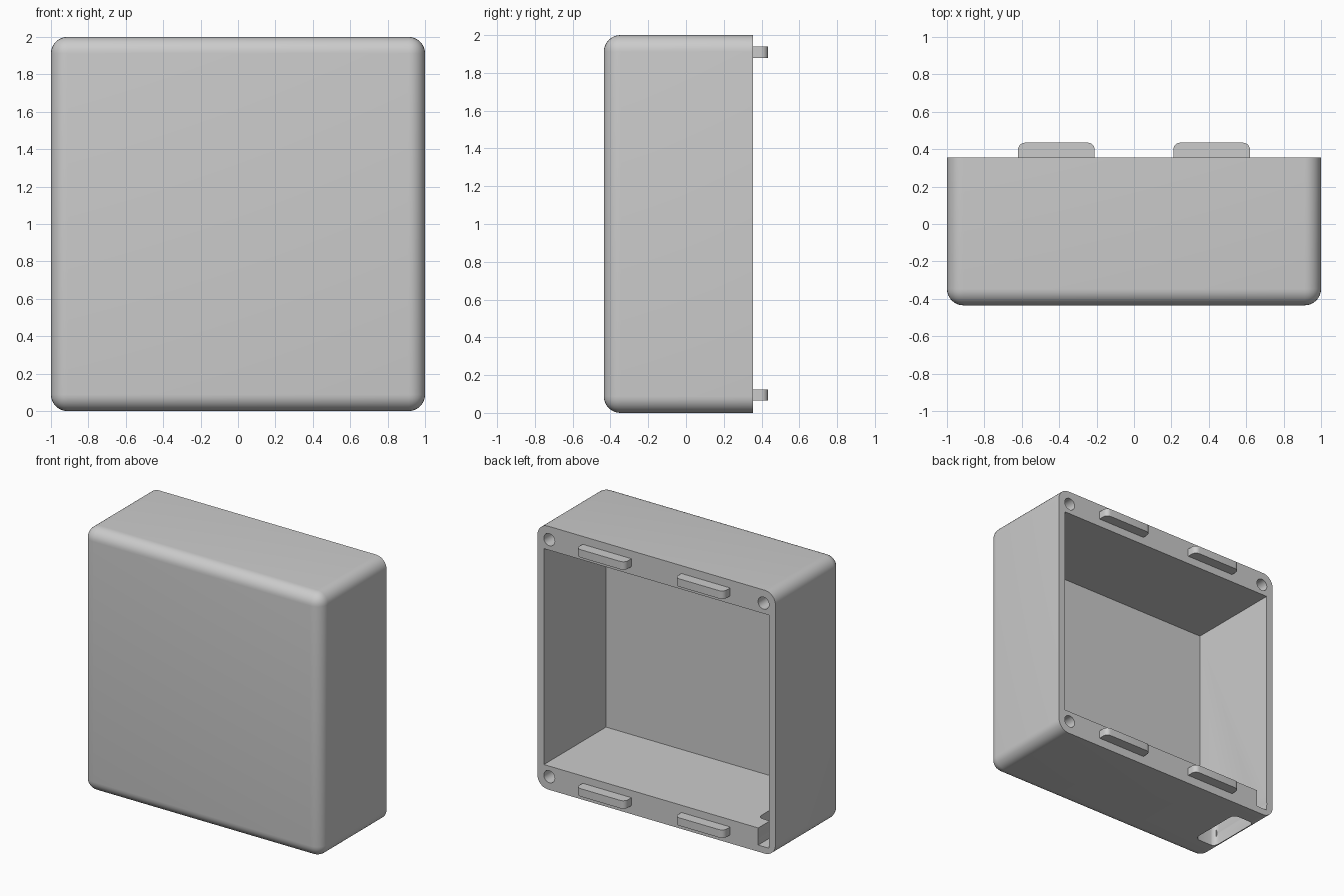
import bpy, bmesh, math
from mathutils import Matrix, Vector

if "Cube" in bpy.data.objects:
    bpy.data.objects.remove(bpy.data.objects["Cube"])

grey = bpy.data.materials.new("light_grey")
grey.diffuse_color = (0.6, 0.6, 0.6, 1)
grey.use_nodes = True
grey.node_tree.nodes["Principled BSDF"].inputs["Base Color"].default_value = grey.diffuse_color

FRONT, BACK = -0.435, 0.355


def block(name, lo, hi, radius=0, rule=None, segments=8):
    """Box between two corners, with edges chosen by rule rounded."""
    lo, hi = Vector(lo), Vector(hi)
    bm = bmesh.new()
    m = Matrix.Translation((lo + hi) / 2) @ Matrix.Diagonal((*(hi - lo), 1))
    bmesh.ops.create_cube(bm, size=1, matrix=m)
    if rule:
        edges = [e for e in bm.edges if rule(e.verts[0].co, e.verts[1].co)]
        bmesh.ops.bevel(bm, geom=edges, offset=radius, offset_type='OFFSET',
                        segments=segments, profile=0.5, affect='EDGES')
    return finish(name, bm)


def finish(name, bm):
    bmesh.ops.recalc_face_normals(bm, faces=bm.faces[:])
    me = bpy.data.meshes.new(name)
    bm.to_mesh(me)
    bm.free()
    me.materials.append(grey)
    ob = bpy.data.objects.new(name, me)
    bpy.context.collection.objects.link(ob)
    return ob


def activate(ob):
    bpy.ops.object.select_all(action='DESELECT')
    ob.select_set(True)
    bpy.context.view_layer.objects.active = ob


def cut(target, cutter):
    mod = target.modifiers.new("cut", 'BOOLEAN')
    mod.operation = 'DIFFERENCE'
    mod.solver = 'EXACT'
    mod.object = cutter
    activate(target)
    bpy.ops.object.modifier_apply(modifier=mod.name)
    bpy.data.objects.remove(cutter)


def smooth(ob):
    activate(ob)
    bpy.ops.object.shade_smooth_by_angle(angle=math.radians(30))


def upright(a, b):
    return abs(a.z - b.z) > 0.01


# Housing shell: every edge rounded except the open back rim
shell = block("housing", (-1, FRONT, 0), (1, BACK, 2), 0.088,
              lambda a, b: not (a.y > 0.3 and b.y > 0.3))

# Main cavity, open to the back
cut(shell, block("cavity", (-0.945, -0.39, 0.18), (0.945, 0.5, 1.82)))

# Cable opening through the floor and its slot to the back rim
cut(shell, block("cable_opening", (-0.945, -0.22, -0.1), (-0.755, 0.215, 0.3),
                 0.045, upright, 6))
cut(shell, block("cable_slot", (-0.945, 0.1, 0.05), (-0.855, 0.5, 0.3)))

# Screw holes in the four corners of the rim
for x in (-0.9, 0.9):
    for z in (0.1, 1.9):
        bm = bmesh.new()
        m = Matrix.Translation((x, 0.2, z)) @ Matrix.Rotation(math.pi / 2, 4, 'X')
        bmesh.ops.create_cone(bm, cap_ends=True, segments=32, radius1=0.046,
                              radius2=0.046, depth=0.8, matrix=m)
        cut(shell, finish("screw_hole", bm))
smooth(shell)

# Locating tabs on the rim, outer corners rounded
for x in (-0.415, 0.415):
    for z in (0.095, 1.91):
        tab = block("locating_tab", (x - 0.205, BACK - 0.01, z - 0.03),
                    (x + 0.205, 0.435, z + 0.03), 0.038,
                    lambda a, b: upright(a, b) and a.y > 0.4, 6)
        smooth(tab)
